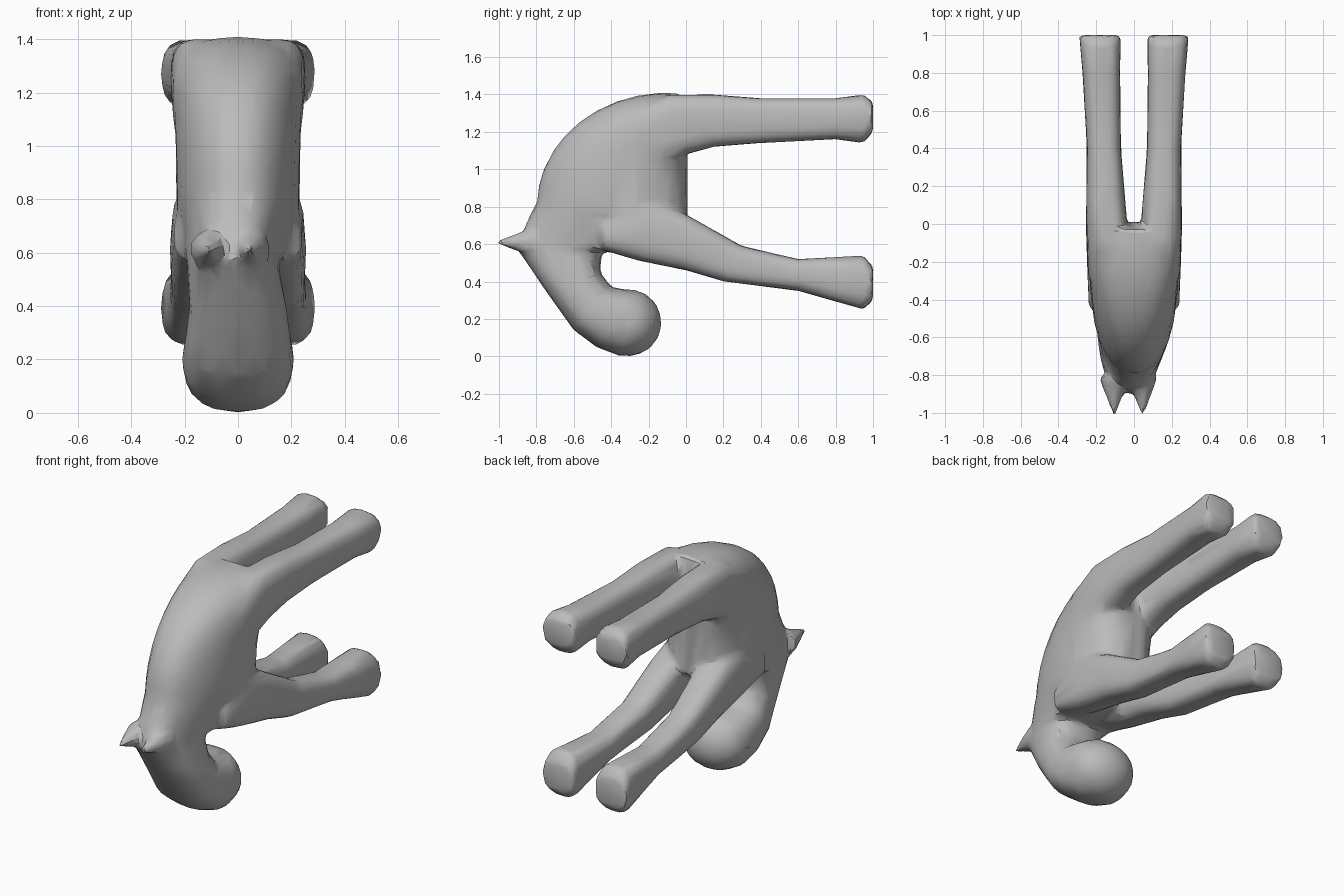
import bpy, bmesh
from math import cos, sin, pi, copysign
from mathutils import Matrix, Vector

cube = bpy.data.objects.get("Cube")
if cube:
    bpy.data.objects.remove(cube, do_unlink=True)

grey = bpy.data.materials.new("clay grey")
grey.use_nodes = True
tone = (0.5, 0.5, 0.5, 1)
grey.diffuse_color = tone
grey.node_tree.nodes["Principled BSDF"].inputs["Base Color"].default_value = tone

SIDES = 24
bm = bmesh.new()


def rounded(value, power):
    return copysign(abs(value) ** (2 / power), value)


def cross_section(outer, inner, half_width, centre_x=0, taper=0, power=2.5):
    """Rounded ring between two side-view points, narrowed by taper toward the outer one."""
    outer, inner = Vector((centre_x, *outer)), Vector((centre_x, *inner))
    middle, axis = (outer + inner) / 2, (outer - inner) / 2
    ring = []
    for step in range(SIDES):
        angle = 2 * pi * step / SIDES
        along = rounded(cos(angle), power)
        across = rounded(sin(angle), power)
        width = half_width * (1 - taper * (1 + along) / 2)
        offset = Vector((width * across, 0, 0))
        ring.append(bm.verts.new(middle + axis * along + offset))
    return ring


def skin(rings):
    """Join neighbouring rings with quads and close both ends."""
    for ring, following in zip(rings, rings[1:]):
        for i in range(SIDES):
            j = (i + 1) % SIDES
            bm.faces.new((ring[i], ring[j], following[j], following[i]))
    bm.faces.new(rings[0][::-1])
    bm.faces.new(rings[-1])


def leg(profile, side):
    """Leg that spreads outward along its length and flares at both ends."""
    rings = []
    for outer, inner in profile:
        reach = outer[0]
        half_width = 0.085 + 0.025 * min(1, abs(2 * reach - 1))
        centre = side * (0.145 + 0.035 * reach)
        rings.append(cross_section(outer, inner, half_width, centre, power=3))
    skin(rings)


# torso: the back follows an elliptical arc, the belly stays nearly straight
torso = []
STEPS = 10
START = pi / 2 + 0.1
for step in range(STEPS + 1):
    turn = START * (1 - step / STEPS)
    back = (-0.1 - 0.7 * cos(turn), 0.8 + 0.61 * sin(turn))
    belly = (0.01, 0.7 + 0.4 * sin(turn))
    torso.append(cross_section(back, belly, 0.26, taper=0.05 + 0.2 * cos(turn), power=2.3))
skin(torso)

# neck and head, ending in a round muzzle
skin([
    cross_section((-0.8, 0.82), (0, 0.7), 0.25, taper=0.25),
    cross_section((-0.86, 0.7), (-0.2, 0.55), 0.23, -0.01, taper=0.35),
    cross_section((-0.9, 0.57), (-0.45, 0.56), 0.2, -0.02, taper=0.35),
    cross_section((-0.75, 0.35), (-0.46, 0.45), 0.19, taper=0.1),
    cross_section((-0.6, 0.14), (-0.4, 0.37), 0.2),
    cross_section((-0.48, 0.05), (-0.28, 0.35), 0.21),
    cross_section((-0.35, 0), (-0.22, 0.34), 0.2),
])
muzzle = Matrix.Translation((0, -0.31, 0.18)) @ Matrix.Diagonal((0.21, 0.18, 0.18, 1))
bmesh.ops.create_icosphere(bm, subdivisions=3, radius=1, matrix=muzzle)

# side-view outlines of the legs, from body to foot
hind_profile = [
    ((-0.3, 1.3), (-0.2, 1)),
    ((-0.1, 1.4), (0, 1.08)),
    ((0.15, 1.4), (0.15, 1.12)),
    ((0.4, 1.38), (0.4, 1.14)),
    ((0.8, 1.38), (0.8, 1.16)),
    ((0.95, 1.4), (0.95, 1.14)),
    ((1, 1.36), (1, 1.2)),
]
front_profile = [
    ((-0.45, 0.72), (-0.45, 0.57)),
    ((-0.2, 0.85), (-0.25, 0.51)),
    ((0, 0.76), (0, 0.46)),
    ((0.3, 0.59), (0.2, 0.4)),
    ((0.6, 0.52), (0.6, 0.35)),
    ((0.95, 0.54), (0.95, 0.25)),
    ((1, 0.48), (1, 0.3)),
]

for side in (-1, 1):
    leg(hind_profile, side)
    leg(front_profile, side)
    # pointed ears, facing forward
    ear = Matrix.Translation((side * 0.075 - 0.03, -0.91, 0.61)) @ Matrix.Rotation(pi / 2, 4, "X")
    bmesh.ops.create_cone(bm, cap_ends=True, segments=SIDES, radius1=0.08,
                          radius2=0.01, depth=0.2, matrix=ear)

bmesh.ops.recalc_face_normals(bm, faces=bm.faces)
mesh = bpy.data.meshes.new("animal_body")
bm.to_mesh(mesh)
bm.free()
mesh.materials.append(grey)
body = bpy.data.objects.new("animal_body", mesh)
bpy.context.collection.objects.link(body)

# fuse the parts into one skin, soften the joints, then simplify into facets
fuse = body.modifiers.new("fuse", "REMESH")
fuse.mode = "VOXEL"
fuse.voxel_size = 0.016
soften = body.modifiers.new("soften", "SMOOTH")
soften.factor = 0.5
soften.iterations = 8
facets = body.modifiers.new("facets", "DECIMATE")
facets.ratio = 0.05

bpy.context.view_layer.objects.active = body
body.select_set(True)
for modifier in (fuse, soften, facets):
    bpy.ops.object.modifier_apply(modifier=modifier.name)
bpy.ops.object.shade_smooth_by_angle(angle=0.5)
